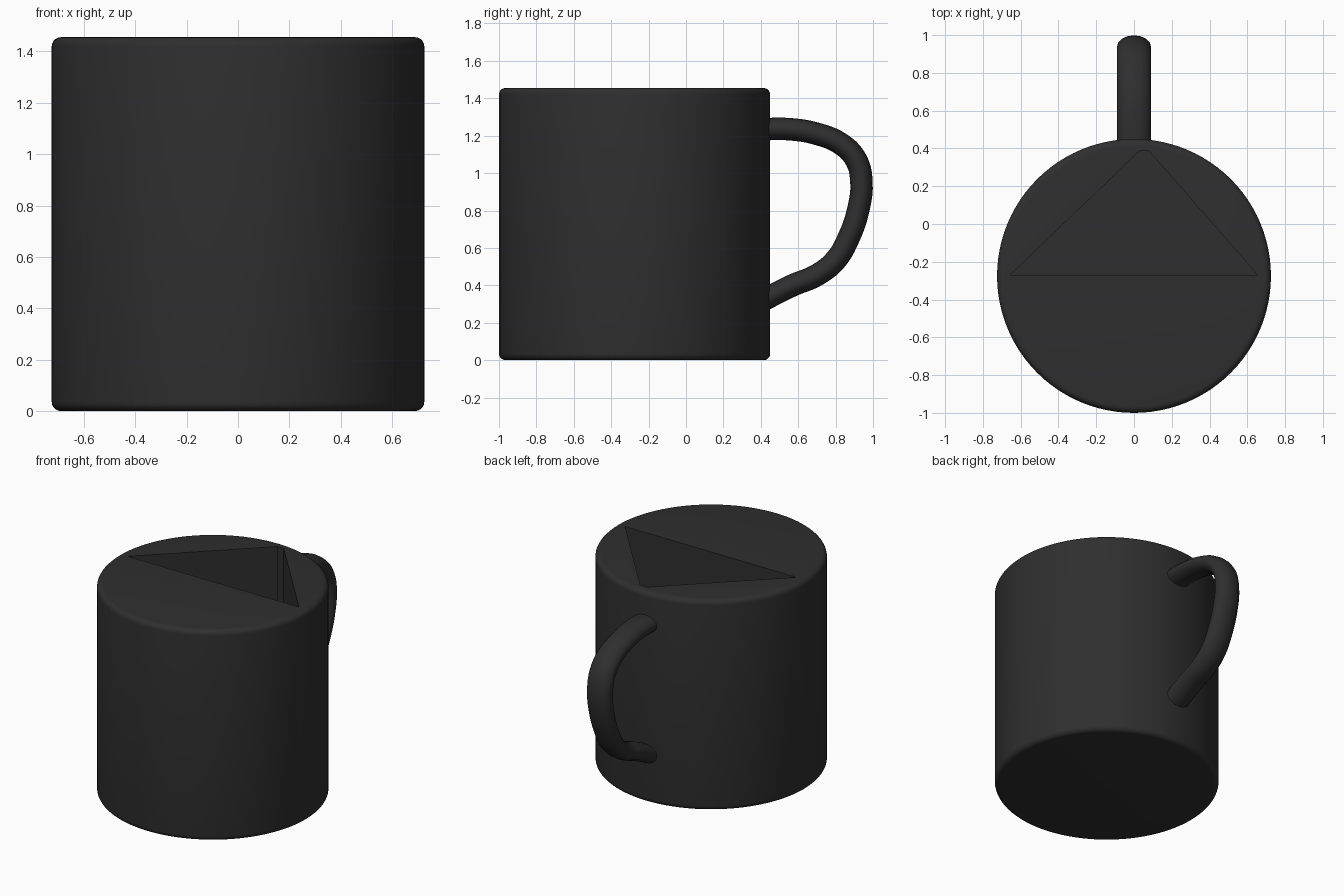
import bpy
import bmesh
import math

cube = bpy.data.objects.get("Cube")
if cube:
    bpy.data.objects.remove(cube, do_unlink=True)

CENTRE_Y = -0.275
RADIUS = 0.725
HEIGHT = 1.455
ROUND = 0.035

black = bpy.data.materials.new("matte_black")
black.use_nodes = True
colour = (0.028, 0.028, 0.028, 1)
black.diffuse_color = colour
shader = black.node_tree.nodes["Principled BSDF"]
shader.inputs["Base Color"].default_value = colour
shader.inputs["Roughness"].default_value = 0.6


def activate(obj):
    bpy.ops.object.select_all(action="DESELECT")
    obj.select_set(True)
    bpy.context.view_layer.objects.active = obj


def add_mesh(name, bm):
    bmesh.ops.recalc_face_normals(bm, faces=bm.faces)
    mesh = bpy.data.meshes.new(name)
    bm.to_mesh(mesh)
    bm.free()
    mesh.materials.append(black)
    obj = bpy.data.objects.new(name, mesh)
    bpy.context.collection.objects.link(obj)
    return obj


# Mug body: a cylinder with rounded top and bottom edges
bm = bmesh.new()
bmesh.ops.create_cone(bm, cap_ends=True, segments=96, radius1=RADIUS,
                      radius2=RADIUS, depth=HEIGHT)
bmesh.ops.translate(bm, verts=bm.verts, vec=(0, CENTRE_Y, HEIGHT / 2))
rims = [e for e in bm.edges if abs(e.verts[0].co.z - e.verts[1].co.z) < 0.01]
bmesh.ops.bevel(bm, geom=rims, offset=ROUND, segments=5, profile=0.5,
                affect="EDGES")
body = add_mesh("mug_body", bm)

# Three-cornered cavity, open at the top
bm = bmesh.new()
corners = [(-0.655, -0.27), (0.655, -0.27), (0.08, 0.385), (0.03, 0.387)]
floor = bm.faces.new([bm.verts.new((x, y, 0.07)) for x, y in corners])
walls = bmesh.ops.extrude_face_region(bm, geom=[floor])
top = [v for v in walls["geom"] if isinstance(v, bmesh.types.BMVert)]
bmesh.ops.translate(bm, verts=top, vec=(0, 0, HEIGHT))
cutter = add_mesh("cavity_cutter", bm)
cutter.hide_render = True

cut = body.modifiers.new("cavity", "BOOLEAN")
cut.operation = "DIFFERENCE"
cut.solver = "EXACT"
cut.object = cutter
activate(body)
bpy.ops.object.modifier_apply(modifier=cut.name)
bpy.data.objects.remove(cutter, do_unlink=True)
activate(body)
bpy.ops.object.shade_smooth_by_angle(angle=math.radians(35))

# Handle: a round bar along a side profile, widened to an oval
path = [(0.41, 1.235), (0.55, 1.235), (0.70, 1.21), (0.83, 1.155),
        (0.91, 1.07), (0.938, 0.95), (0.92, 0.80), (0.87, 0.655),
        (0.80, 0.535), (0.70, 0.455), (0.57, 0.40), (0.41, 0.32)]
curve = bpy.data.curves.new("handle", "CURVE")
curve.dimensions = "3D"
curve.bevel_depth = 0.06
curve.bevel_resolution = 6
curve.use_fill_caps = True
curve.resolution_u = 5
spline = curve.splines.new("BEZIER")
spline.bezier_points.add(len(path) - 1)
for point, (y, z) in zip(spline.bezier_points, path):
    point.co = (0, y, z)
    point.handle_left_type = point.handle_right_type = "AUTO"
curve.materials.append(black)
handle = bpy.data.objects.new("handle", curve)
bpy.context.collection.objects.link(handle)
handle.scale.x = 1.5
activate(handle)
bpy.ops.object.convert(target="MESH")
bpy.ops.object.transform_apply(location=False, rotation=False, scale=True)
bpy.ops.object.shade_smooth_by_angle(angle=math.radians(40))
